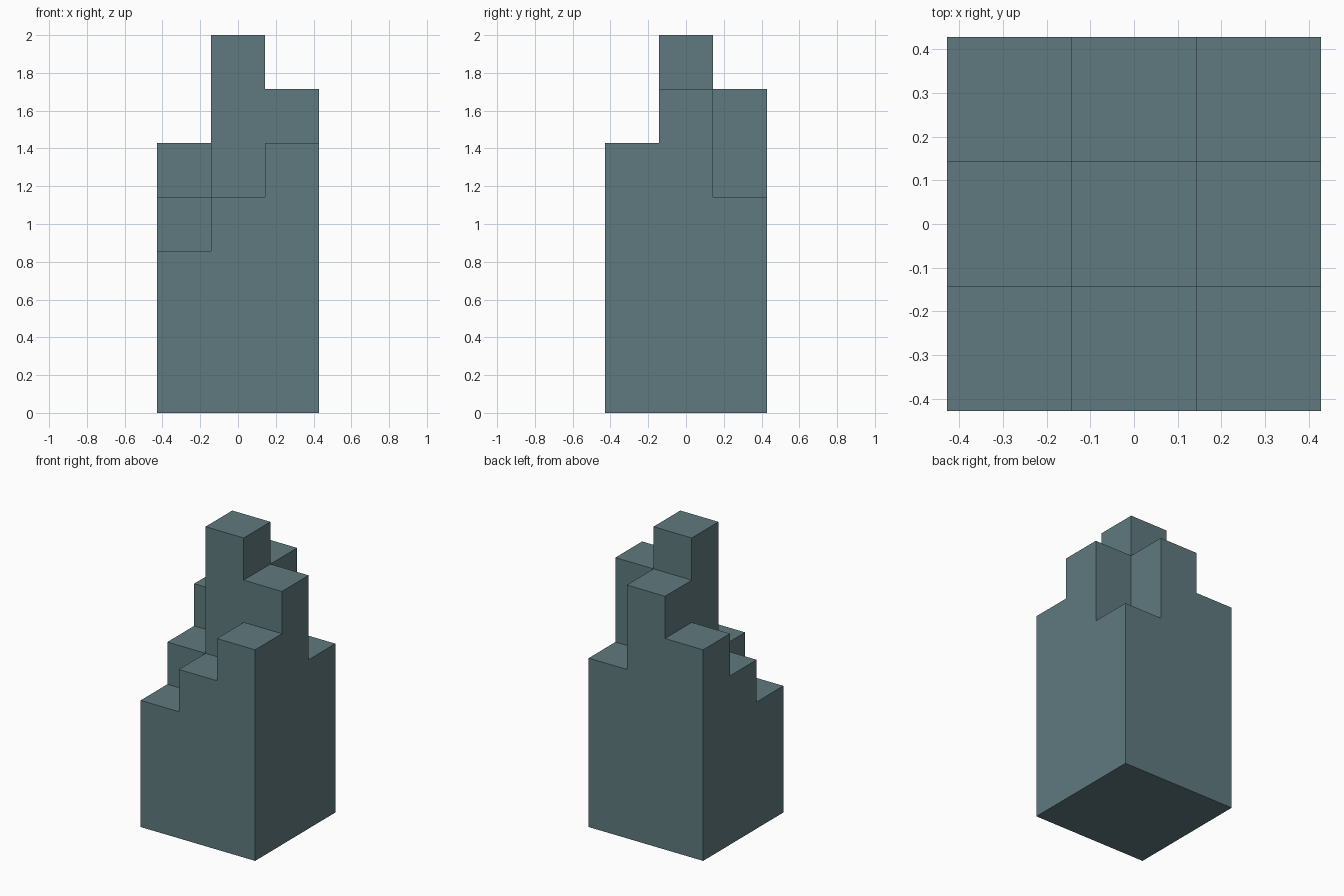
import bpy, bmesh, math
from mathutils import Vector

if "Cube" in bpy.data.objects:
    bpy.data.objects.remove(bpy.data.objects["Cube"])

U = 2 / 7  # edge of one block
# block counts per column: rows front to back, columns left to right
HEIGHTS = ((3, 4, 5),
           (4, 7, 6),
           (5, 6, 4))

slate = bpy.data.materials.new("slate_teal")
slate.diffuse_color = (0.117, 0.195, 0.212, 1)
slate.use_nodes = True
slate.node_tree.nodes["Principled BSDF"].inputs["Base Color"].default_value = slate.diffuse_color


def filled(x, y, z):
    return 0 <= x < 3 and 0 <= y < 3 and 0 <= z < HEIGHTS[y][x]


# outer skin of the stepped tower: one square wherever a block meets open air
bm = bmesh.new()
for y in range(3):
    for x in range(3):
        for z in range(HEIGHTS[y][x]):
            for axis in range(3):
                for sign in (-1, 1):
                    n = Vector((0, 0, 0))
                    n[axis] = sign
                    if filled(x + int(n.x), y + int(n.y), z + int(n.z)):
                        continue
                    a = Vector((0, 0, 0))
                    a[(axis + 1) % 3] = 1
                    b = n.cross(a)
                    c = Vector((x - 1, y - 1, z + 0.5)) + n / 2
                    bm.faces.new([bm.verts.new((c + (a * i + b * j) / 2) * U)
                                  for i, j in ((-1, -1), (1, -1), (1, 1), (-1, 1))])

# weld the squares and merge flat areas
bmesh.ops.remove_doubles(bm, verts=bm.verts, dist=0.001)
bmesh.ops.dissolve_limit(bm, angle_limit=math.radians(1), verts=bm.verts, edges=bm.edges)

mesh = bpy.data.meshes.new("stepped_tower")
bm.to_mesh(mesh)
bm.free()
mesh.materials.append(slate)
bpy.context.collection.objects.link(bpy.data.objects.new("stepped_tower", mesh))
